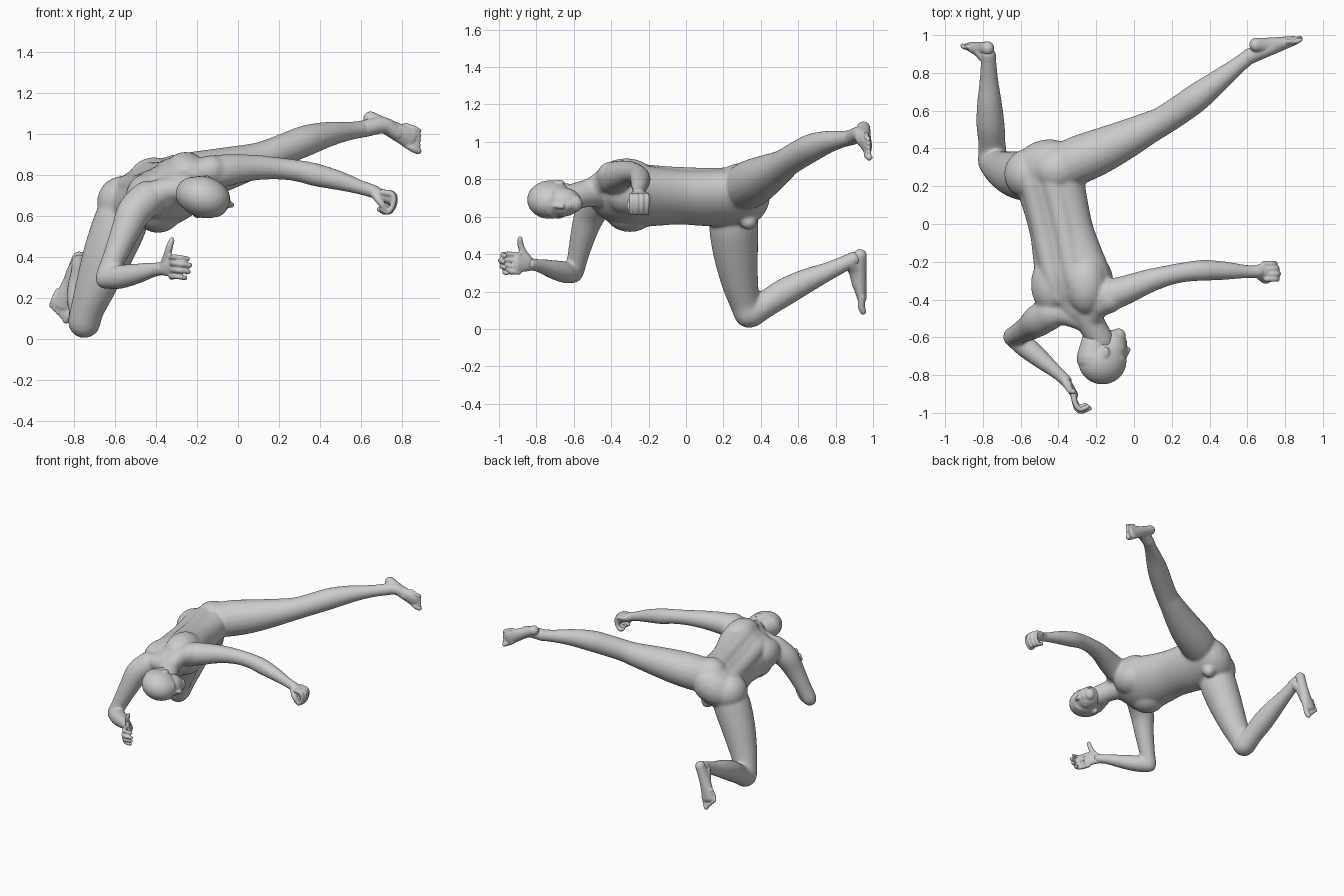
import bpy, bmesh, math
from mathutils import Vector, Matrix

bm = bmesh.new()


def tube(pts, ref=None, sub=4, n=20):
    """Round-capped loft through (x, y, z, r[, r2]); r lies along ref."""
    P = [Vector(p if len(p) == 5 else (*p, p[3])) for p in pts]
    P = [2 * P[0] - P[1]] + P + [2 * P[-1] - P[-2]]
    path = []
    for i in range(1, len(P) - 2):
        a, b, c, d = P[i - 1:i + 3]
        for k in range(sub):
            t = k / sub
            path.append(0.5 * (2 * b + (c - a) * t + (2 * a - 5 * b + 4 * c - d) * t * t
                               + (3 * b - a - 3 * c + d) * t ** 3))
    path.append(P[-2])
    C = [Vector(p[:3]) for p in path]
    ref = Vector(ref) if ref else (C[-1] - C[0]).orthogonal()
    T = [(C[min(i + 1, len(C) - 1)] - C[max(i - 1, 0)]).normalized() for i in range(len(C))]
    rings = [(c, t, p[3], p[4]) for c, t, p in zip(C, T, path)]

    def cap(ring, sign):
        c, t, a, b = ring
        return [(c + t * sign * min(a, b) * math.sin(q), t, a * math.cos(q), b * math.cos(q))
                for q in (0.4, 0.8, 1.15, 1.45)]
    rings = cap(rings[0], -1)[::-1] + rings + cap(rings[-1], 1)
    loops = []
    for c, t, a, b in rings:
        u = (ref - t * ref.dot(t)).normalized()
        v = t.cross(u)
        loops.append([bm.verts.new(c + u * a * math.cos(q) + v * b * math.sin(q))
                      for q in (2 * math.pi * k / n for k in range(n))])
    for A, B in zip(loops, loops[1:]):
        for k in range(n):
            bm.faces.new((A[k], A[(k + 1) % n], B[(k + 1) % n], B[k]))
    bm.faces.new(loops[0][::-1])
    bm.faces.new(loops[-1])


def blob(c, r, rot=Matrix.Identity(4)):
    r = r if isinstance(r, tuple) else (r, r, r)
    bmesh.ops.create_uvsphere(bm, u_segments=28, v_segments=18, radius=1,
                              matrix=Matrix.Translation(c) @ rot @ Matrix.Diagonal((*r, 1)))


def finish(name, voxel, steps):
    """Fuse everything built so far into one smooth skin."""
    bmesh.ops.recalc_face_normals(bm, faces=bm.faces[:])
    mesh = bpy.data.meshes.new(name)
    bm.to_mesh(mesh)
    bm.clear()
    ob = bpy.data.objects.new(name, mesh)
    bpy.context.collection.objects.link(ob)
    skin = ob.modifiers.new("skin", 'REMESH')
    skin.mode, skin.voxel_size, skin.use_smooth_shade = 'VOXEL', voxel, True
    soft = ob.modifiers.new("soften", 'SMOOTH')
    soft.factor, soft.iterations = .5, steps


# torso: S runs across to the left side, N out of the back
S, N = Vector((.87, 0, .5)), Vector((-.5, 0, .87))
SR = Matrix((S, (0, 1, 0), N)).transposed().to_4x4()
spine = [(-.47, .31, .695, .185, .135), (-.445, .22, .70, .195, .137), (-.415, .10, .70, .183, .136),
         (-.385, -.03, .705, .178, .134), (-.355, -.16, .707, .195, .142), (-.325, -.28, .712, .212, .148),
         (-.30, -.38, .722, .20, .128), (-.285, -.45, .735, .14, .09), (-.265, -.50, .74, .08, .06)]
tube(spine, ref=S, n=32)
for s in (-1, 1):
    # back muscles either side of the spine groove
    tube([(*(Vector(p[:3]) + S * s * .062 + N * (p[4] - .058)), .064) for p in spine[1:7]])
    blob(Vector((-.325, -.32, .715)) + S * (s * .105) + N * .035, (.11, .16, .115), SR)    # shoulder blade
    blob(Vector((-.325, -.30, .71)) + S * s * .09 - N * .035, (.12, .14, .115), SR)        # chest
blob((-.555, .265, .66), (.13, .135, .135), SR)                                            # seat
blob((-.41, .285, .755), (.13, .125, .13), SR)
blob((-.42, .335, .575), .045)

# neck and trapezius
tube([(-.28, -.44, .74, .09), (-.225, -.53, .725, .074), (-.175, -.62, .70, .072)])
for sh in ((-.46, -.47, .685), (-.13, -.40, .825)):
    tube([(-.235, -.53, .74, .05), (*((Vector(sh) + Vector((-.26, -.48, .755))) / 2), .064), (*sh, .072)])

# left arm, reaching out
tube([(-.15, -.38, .805, .088), (-.06, -.355, .822, .079), (.07, -.305, .835, .064), (.19, -.27, .832, .054),
      (.29, -.252, .82, .053), (.38, -.245, .80, .056), (.50, -.248, .77, .047), (.60, -.252, .738, .035),
      (.665, -.252, .718, .034)])
# right arm, bent at the elbow
tube([(-.44, -.47, .685, .088), (-.505, -.51, .62, .085), (-.55, -.545, .52, .071), (-.605, -.577, .39, .057),
      (-.642, -.597, .305, .052)])
tube([(-.647, -.60, .292, .047), (-.58, -.645, .302, .058), (-.50, -.71, .318, .051), (-.41, -.785, .338, .036),
      (-.36, -.83, .345, .033)])

# left leg, raised behind
tube([(-.36, .31, .755, .125), (-.28, .345, .775, .128), (-.17, .39, .80, .12), (-.04, .45, .835, .103),
      (.08, .51, .87, .085), (.15, .545, .895, .078), (.25, .61, .935, .077), (.34, .675, .97, .075),
      (.45, .76, 1.0, .06), (.55, .84, 1.015, .045), (.62, .895, 1.025, .042)])
# right leg, kneeling
tube([(-.55, .265, .64, .12), (-.575, .255, .56, .132), (-.635, .265, .41, .121), (-.695, .288, .25, .099),
      (-.735, .315, .14, .082), (-.748, .335, .085, .08)])
tube([(-.748, .345, .085, .079), (-.752, .43, .135, .072), (-.76, .53, .198, .075), (-.765, .64, .255, .066),
      (-.768, .76, .308, .05), (-.77, .86, .355, .042), (-.772, .895, .372, .042)])
finish("body", .0095, 11)

# head in its own frame: F face forward, L left, U crown
F, L, U = Vector((.96, -.03, -.27)), Vector((.27, 0, .96)), Vector((-.03, -1, 0))
HC = Vector((-.162, -.712, .69))
HR = Matrix((F, L, U)).transposed().to_4x4()


def hp(f, s, u):
    return HC + F * f + L * s + U * u


blob(hp(-.005, 0, .015), (.130, .101, .122), HR)
blob(hp(.045, 0, -.055), (.080, .078, .098), HR)
blob(hp(.078, 0, -.12), (.04, .045, .042), HR)
tube([(*hp(-.06, 0, .0), .085), (*hp(-.045, 0, -.12), .068)])       # nape
blob(hp(.112, 0, -.085), (.016, .028, .010), HR)                   # lips
blob(hp(.109, 0, -.100), (.016, .024, .010), HR)
tube([(*hp(.112, 0, .0), .011), (*hp(.124, 0, -.028), .013), (*hp(.133, 0, -.052), .015)])   # nose
for s in (-1, 1):
    tube([(*hp(.111, s * .012, .008), .010), (*hp(.105, s * .042, .012), .011), (*hp(.084, s * .066, .0), .01)])
    blob(hp(.094, s * .034, -.014), .0145)                         # eye
    blob(hp(.068, s * .042, -.055), (.036, .032, .034), HR)        # cheek
    blob(hp(-.014, s * .094, -.03), (.021, .013, .034), HR)        # ear
finish("head", .0065, 5)

# left fist
tube([(.64, -.252, .727, .034, .03), (.70, -.25, .70, .044, .03), (.735, -.25, .685, .043, .03)], ref=(0, 1, 0))
for i in range(4):
    y, x = -.291 + i * .027, (0, .006, 0, -.012)[i]
    tube([(.70 + x, y, .715, .015), (.75 + x, y, .705, .016), (.755 + x, y, .658, .0145),
          (.730 + x, y, .620, .014), (.700 + x, y, .632, .013)], n=12)
tube([(.665, -.275, .705, .02), (.695, -.299, .665, .018), (.722, -.292, .628, .015)], n=12)
finish("left_hand", .0055, 3)

# right open hand
tube([(-.375, -.817, .344, .032, .028), (-.34, -.865, .35, .045, .023), (-.315, -.905, .35, .05, .02)], ref=(0, 0, 1))
for i in range(4):
    z, k = .397 - i * .031, (.95, 1.1, 1.0, .8)[i]
    tube([(-.324, -.895, z, .0155), (-.308, -.905 - .055 * k, z + .002, .0145),
          (-.282, -.91 - .075 * k, z, .0135), (-.322 + .08 * k, -.91 - .06 * k, z - .006, .0125)], n=12)
tube([(-.355, -.845, .37, .024), (-.342, -.872, .415, .019), (-.333, -.885, .452, .017), (-.322, -.887, .482, .014)], n=12)
finish("right_hand", .0055, 3)


def foot(name, ankle, heel, toe, W, up):
    """W points to the big-toe side, up out of the instep."""
    ankle, heel, toe, W, up = (Vector(v) for v in (ankle, heel, toe, W, up))
    at = lambda t, w=0, h=0: heel.lerp(toe, t) + W * w + up * h
    tube([(*at(.02), .035, .037), (*at(.3, 0, .012), .038, .042), (*at(.6, 0, .008), .046, .034),
          (*at(.8, 0, .002), .051, .025)], ref=W)
    tube([(*ankle, .042), (*at(.28, 0, .028), .04), (*at(.55, .006, .018), .032)])
    for i in range(5):
        w, r = .037 - .0215 * i - .004 * (i > 0), .019 if i == 0 else .0125
        end = 1.0 - .035 * i
        tube([(*at(end - .26, w * .9), r), (*at(end - .1, w, .006), r), (*at(end, w, -.002), r * .95)], n=12)
    finish(name, .0055, 3)


foot("left_foot", (.61, .887, 1.024), (.64, .948, 1.077), (.893, .978, .95), (-.46, 0, -.88), (0, -1, 0))
foot("right_foot", (-.77, .875, .36), (-.772, .93, .398), (-.872, .945, .105), (.95, 0, -.31), (0, -1, 0))
bm.free()
